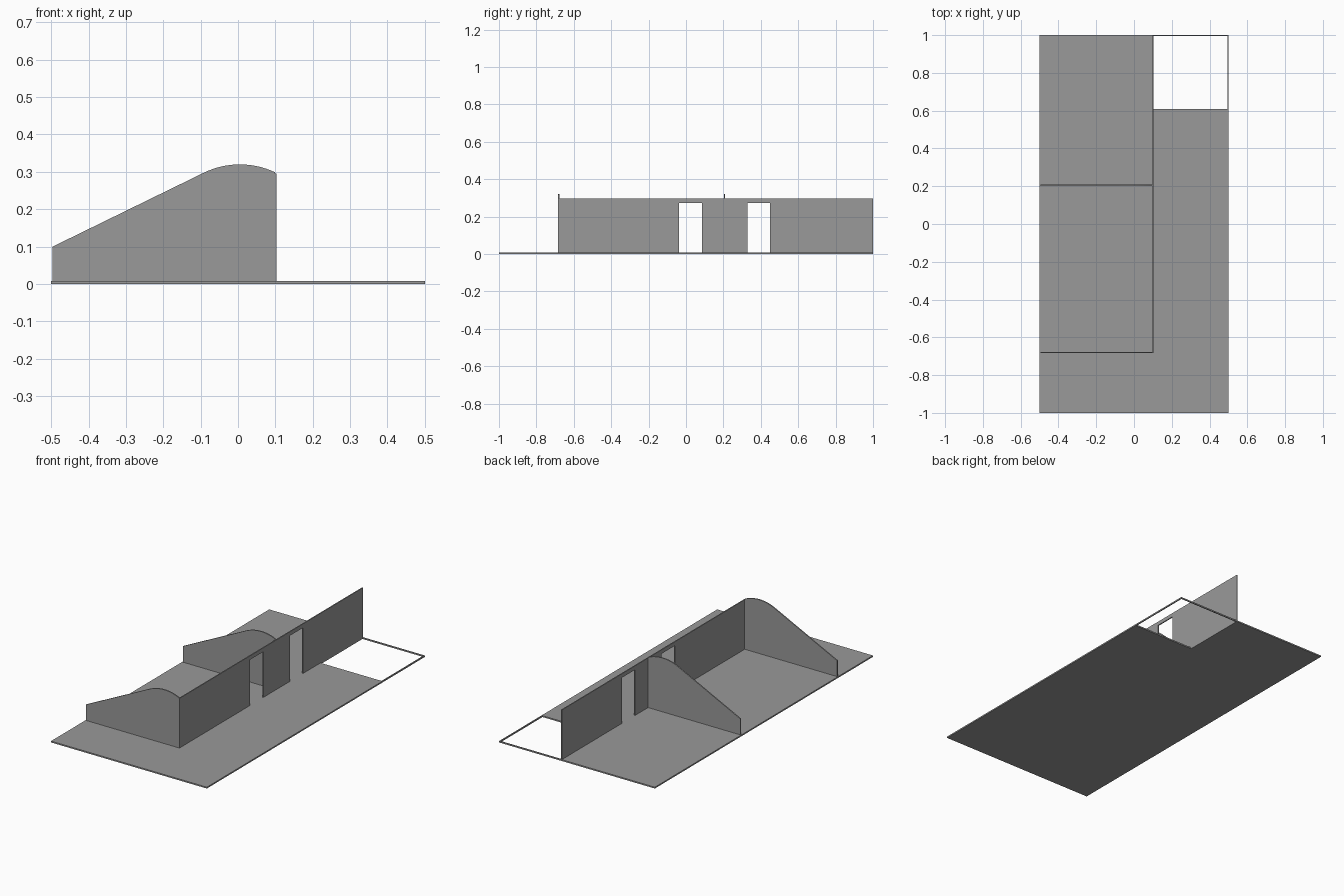
import bpy
import bmesh
import math
from mathutils import Vector

cube = bpy.data.objects.get("Cube")
if cube:
    bpy.data.objects.remove(cube, do_unlink=True)

grey = bpy.data.materials.new("plain grey")
grey.use_nodes = True
colour = (0.32, 0.32, 0.32, 1)
grey.diffuse_color = colour
grey.node_tree.nodes["Principled BSDF"].inputs["Base Color"].default_value = colour


def slab(name, outline, axis, start, end):
    """Extrude a flat outline along an axis, from start to end."""
    bm = bmesh.new()
    points = []
    for point in outline:
        co = list(point)
        co.insert(axis, start)
        points.append(bm.verts.new(co))
    face = bm.faces.new(points)
    moved = bmesh.ops.extrude_face_region(bm, geom=[face])["geom"]
    offset = Vector((0, 0, 0))
    offset[axis] = end - start
    bmesh.ops.translate(bm, vec=offset,
                        verts=[g for g in moved if isinstance(g, bmesh.types.BMVert)])
    bmesh.ops.recalc_face_normals(bm, faces=bm.faces)
    mesh = bpy.data.meshes.new(name)
    bm.to_mesh(mesh)
    bm.free()
    mesh.materials.append(grey)
    obj = bpy.data.objects.new(name, mesh)
    bpy.context.collection.objects.link(obj)
    return obj


def rect(x0, y0, x1, y1):
    return [(x0, y0), (x1, y0), (x1, y1), (x0, y1)]


FLOOR = 0.008
WALL_LEFT, WALL_RIGHT = 0.097, 0.103
HOLE_Y = 0.61
RIM = 0.006

# Floor with an open corner, closed off by a thin rim
slab("floor", [(-0.5, -1), (0.5, -1), (0.5, HOLE_Y), (WALL_RIGHT, HOLE_Y),
               (WALL_RIGHT, 1), (-0.5, 1)], 2, 0, FLOOR)
slab("side_rim", rect(0.5 - RIM, HOLE_Y, 0.5, 1), 2, 0, FLOOR)
slab("back_rim", rect(WALL_RIGHT, 1 - RIM, 0.5 - RIM, 1), 2, 0, FLOOR)

# Long wall with two doorways
wall = [(-0.684, FLOOR)]
for near, far in ((-0.037, 0.085), (0.328, 0.45)):
    wall += [(near, FLOOR), (near, 0.273), (far, 0.273), (far, FLOOR)]
wall += [(1, FLOOR), (1, 0.296), (-0.684, 0.296)]
slab("long_wall", wall, 0, WALL_LEFT, WALL_RIGHT)

# Cross walls: a sloping top that runs into a rounded crest
gable = [(-0.496, FLOOR), (WALL_LEFT, FLOOR)]
for i in range(17):
    angle = math.radians(64.8 + (116.1 - 64.8) * i / 16)
    gable.append((0.005 + 0.22 * math.cos(angle), 0.1 + 0.22 * math.sin(angle)))
gable.append((-0.496, 0.1))
for name, y in (("front_cross_wall", -0.684), ("middle_cross_wall", 0.202)):
    slab(name, gable, 1, y, y + 0.007)
